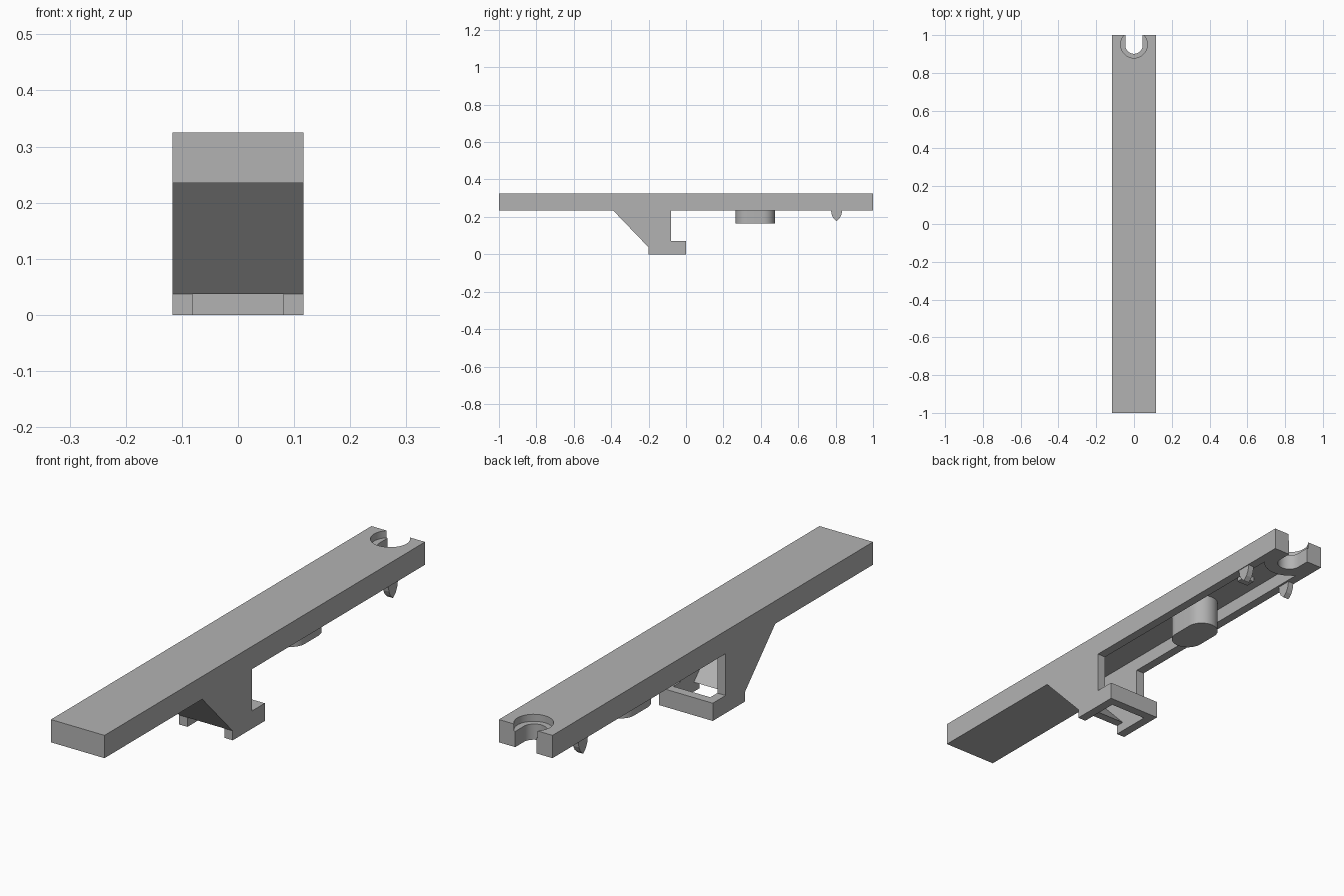
import bpy, bmesh, math

cube = bpy.data.objects.get("Cube")
if cube:
    bpy.data.objects.remove(cube, do_unlink=True)

grey = bpy.data.materials.new("plain_grey")
grey.use_nodes = True
COLOUR = (0.45, 0.45, 0.45, 1)
grey.diffuse_color = COLOUR
grey.node_tree.nodes["Principled BSDF"].inputs["Base Color"].default_value = COLOUR


def prism(name, outline, low, high, axis):
    """Extrude an outline along x (outline in y, z) or z (outline in x, y)."""
    bm = bmesh.new()
    place = (lambda a, b: (low, a, b)) if axis == "x" else (lambda a, b: (a, b, low))
    face = bm.faces.new([bm.verts.new(place(a, b)) for a, b in outline])
    top = bmesh.ops.extrude_face_region(bm, geom=[face])
    verts = [g for g in top["geom"] if isinstance(g, bmesh.types.BMVert)]
    step = (high - low, 0, 0) if axis == "x" else (0, 0, high - low)
    bmesh.ops.translate(bm, verts=verts, vec=step)
    bmesh.ops.recalc_face_normals(bm, faces=bm.faces)
    mesh = bpy.data.meshes.new(name)
    bm.to_mesh(mesh)
    bm.free()
    mesh.materials.append(grey)
    obj = bpy.data.objects.new(name, mesh)
    bpy.context.collection.objects.link(obj)
    return obj


def stadium(y0, y1, r, n=24):
    """Rounded slot outline running along y."""
    def arc(y, start):
        return [(r * math.cos(start + math.pi * i / n),
                 y + r * math.sin(start + math.pi * i / n)) for i in range(n + 1)]
    return arc(y1, 0) + arc(y0, math.pi)


def circle(y, r, n=48):
    return [(r * math.cos(math.tau * i / n), y + r * math.sin(math.tau * i / n))
            for i in range(n)]


def combine(target, tool, operation):
    """Apply a boolean and discard the tool."""
    tool.hide_render = True
    mod = target.modifiers.new(operation.lower(), "BOOLEAN")
    mod.operation, mod.solver, mod.object = operation, "EXACT", tool
    graph = bpy.context.evaluated_depsgraph_get()
    mesh = bpy.data.meshes.new_from_object(target.evaluated_get(graph))
    target.modifiers.clear()
    target.data = mesh
    bpy.data.objects.remove(tool, do_unlink=True)


HALF, INNER = 0.117, 0.081
BOTTOM, CEILING, TOP = 0.235, 0.29, 0.325

# Beam and hooked foot share one side profile
body = prism("beam_and_foot", [
    (-1, TOP), (-1, BOTTOM), (-0.39, BOTTOM), (-0.2, 0.037), (-0.2, 0),
    (0, 0), (0, 0.07), (-0.08, 0.07), (-0.08, BOTTOM), (1, BOTTOM), (1, TOP)],
    -HALF, HALF, "x")

# Hollow of the foot and underside channel
combine(body, prism("hollow", [
    (-0.25, -0.01), (-0.25, 0.037), (-0.165, 0.037), (-0.35, 0.23), (-0.35, CEILING),
    (0.95, CEILING), (0.95, 0.1), (-0.036, 0.1), (-0.036, -0.01)],
    -INNER, INNER, "x"), "DIFFERENCE")

# Collar around the end notch, trimmed flush with the end
combine(body, prism("collar", circle(0.95, 0.1), BOTTOM, 0.31, "z"), "UNION")
combine(body, prism("end_trim", [(-1, 1), (1, 1), (1, 2), (-1, 2)], 0, 1, "z"), "DIFFERENCE")

# Open notch and its counterbore
combine(body, prism("notch", stadium(0.947, 1.1, 0.046), 0.1, 0.5, "z"), "DIFFERENCE")
combine(body, prism("counterbore", circle(0.95, 0.071), 0.297, 0.5, "z"), "DIFFERENCE")

# Rounded stud hanging from the channel
stud = prism("stud", stadium(0.328, 0.412, 0.063), 0.165, CEILING + 0.01, "z")

# Small pad on the channel ceiling
pad = prism("ceiling_pad", [(-0.025, 0.66), (0.025, 0.66), (0.025, 0.7), (-0.025, 0.7)],
            CEILING - 0.02, CEILING + 0.01, "z")

# Pair of pointed snap tabs
tab_outline = [(0.775, BOTTOM + 0.02), (0.775, BOTTOM), (0.779, 0.212), (0.788, 0.193),
               (0.805, 0.177), (0.822, 0.193), (0.831, 0.212), (0.835, BOTTOM),
               (0.835, BOTTOM + 0.02)]
for side, x in (("right", -0.114), ("left", 0.089)):
    prism(side + "_snap_tab", tab_outline, x, x + 0.025, "x")

# Smooth the round walls only
bpy.ops.object.select_all(action="DESELECT")
for obj in (body, stud):
    obj.select_set(True)
    bpy.context.view_layer.objects.active = obj
bpy.ops.object.shade_smooth_by_angle(angle=math.radians(30))
